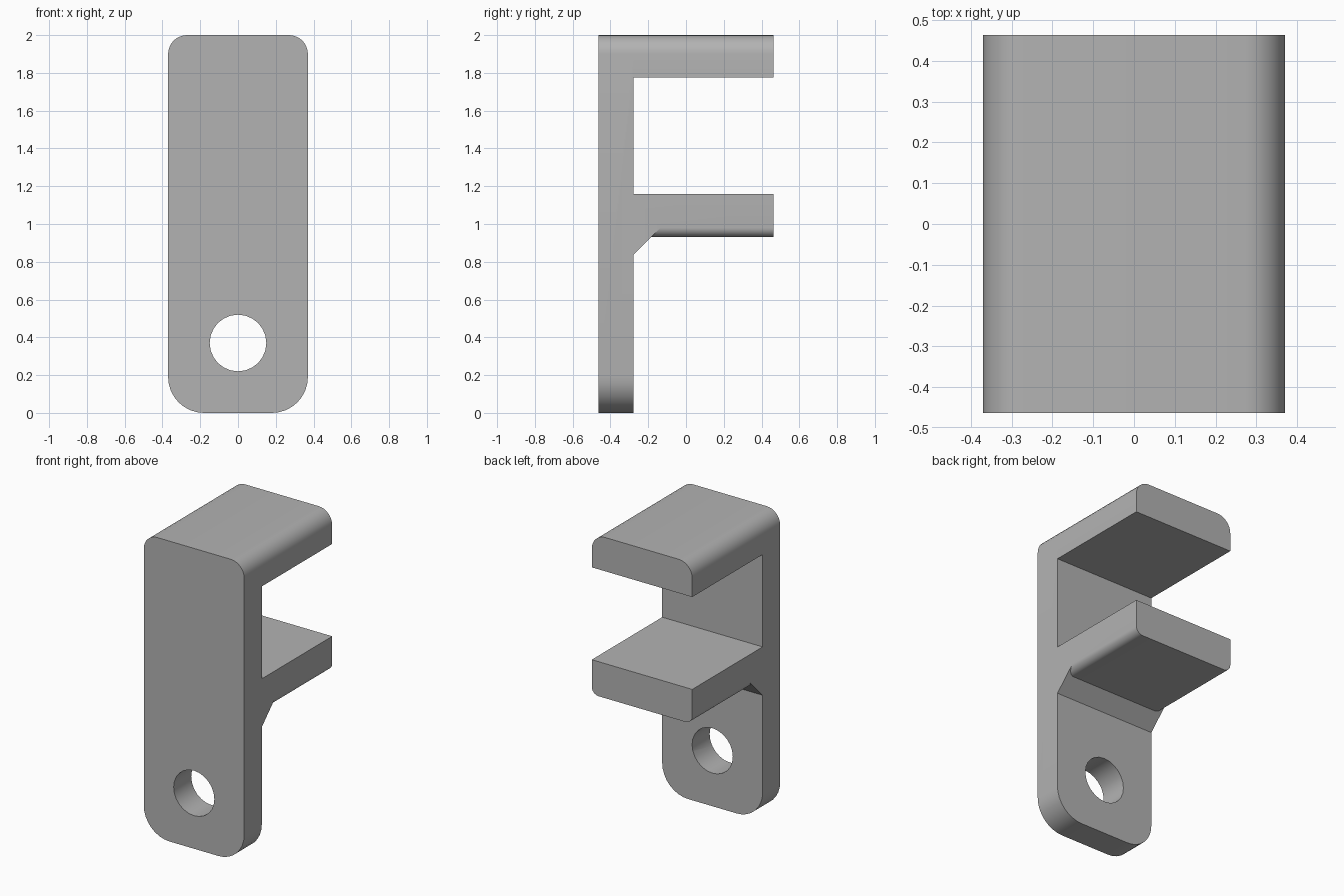
import bpy, bmesh, math

cube = bpy.data.objects.get("Cube")
if cube:
    bpy.data.objects.remove(cube, do_unlink=True)

HALF_W = 0.37
FRONT, PLATE_BACK, BACK = -0.463, -0.278, 0.463

grey = bpy.data.materials.new("plain grey")
grey.use_nodes = True
COLOUR = (0.45, 0.45, 0.45, 1)
grey.diffuse_color = COLOUR
grey.node_tree.nodes["Principled BSDF"].inputs["Base Color"].default_value = COLOUR


def extrude(name, points, direction):
    """Solid made by sweeping a closed loop of points along a vector."""
    bm = bmesh.new()
    face = bm.faces.new([bm.verts.new(p) for p in points])
    result = bmesh.ops.extrude_face_region(bm, geom=[face], use_keep_orig=True)
    moved = [v for v in result["geom"] if isinstance(v, bmesh.types.BMVert)]
    bmesh.ops.translate(bm, verts=moved, vec=direction)
    bmesh.ops.recalc_face_normals(bm, faces=bm.faces)
    mesh = bpy.data.meshes.new(name)
    bm.to_mesh(mesh)
    bm.free()
    mesh.materials.append(grey)
    obj = bpy.data.objects.new(name, mesh)
    bpy.context.collection.objects.link(obj)
    return obj


def arc(cx, cz, radius, start, sweep, steps):
    return [(cx + radius * math.cos(start + sweep * i / steps),
             cz + radius * math.sin(start + sweep * i / steps))
            for i in range(steps + 1)]


def rounded_slab(name, y0, y1, z0, z1, r_low=0, r_high=0):
    """Slab facing y with rounded lower and upper corners."""
    right = [(HALF_W, z0)]
    if r_low:
        right = arc(HALF_W - r_low, z0 + r_low, r_low, -math.pi / 2, math.pi / 2, 8)
    if r_high:
        right += arc(HALF_W - r_high, z1 - r_high, r_high, 0, math.pi / 2, 8)
    else:
        right += [(HALF_W, z1)]
    outline = right + [(-x, z) for x, z in reversed(right)]
    return extrude(name, [(x, y0, z) for x, z in outline], (0, y1 - y0, 0))


def combine(target, other, operation):
    mod = target.modifiers.new(operation.lower(), 'BOOLEAN')
    mod.operation, mod.solver, mod.object = operation, 'EXACT', other
    bpy.context.view_layer.objects.active = target
    bpy.ops.object.modifier_apply(modifier=mod.name)
    bpy.data.objects.remove(other, do_unlink=True)


# Upright plate with two shelves
bracket = rounded_slab("bracket", FRONT, PLATE_BACK, 0, 2, 0.19, 0.1)
combine(bracket, rounded_slab("top_shelf", PLATE_BACK, BACK, 1.775, 2, 0, 0.1), 'UNION')
combine(bracket, rounded_slab("middle_shelf", PLATE_BACK, BACK, 0.93, 1.16, 0.05), 'UNION')

# Sloped support under the middle shelf
low, high = 0.838, 0.98
wedge = [(PLATE_BACK, low), (PLATE_BACK + high - low, high), (PLATE_BACK, high)]
support = extrude("support", [(-HALF_W, y, z) for y, z in wedge], (2 * HALF_W, 0, 0))
combine(bracket, support, 'UNION')

# Round mounting hole
ring = arc(0, 0.37, 0.15, 0, math.tau, 24)[:-1]
cutter = extrude("hole_cutter", [(x, FRONT - 0.1, z) for x, z in ring], (0, 0.4, 0))
cutter.hide_render = True
combine(bracket, cutter, 'DIFFERENCE')

# Smooth the curves, keep the corners sharp
bpy.ops.object.select_all(action='DESELECT')
bracket.select_set(True)
bpy.context.view_layer.objects.active = bracket
bpy.ops.object.shade_smooth_by_angle(angle=math.radians(30))
